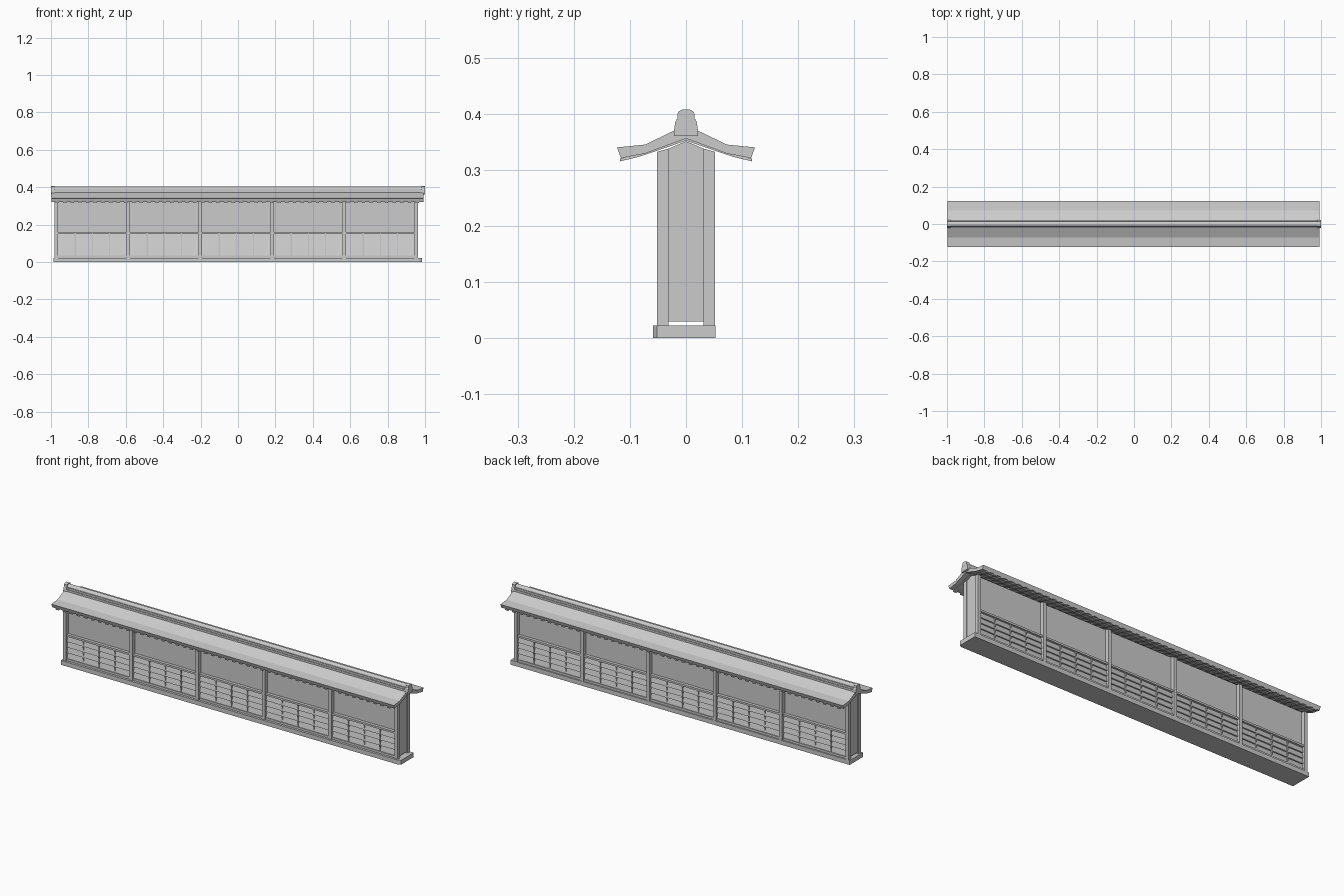
import bpy, bmesh, math

if "Cube" in bpy.data.objects:
    bpy.data.objects.remove(bpy.data.objects["Cube"])


def mesh_object(name, solids):
    """Join several prisms (profile rings, start and end) into one object."""
    bm = bmesh.new()
    for ring_a, ring_b in solids:
        a = [bm.verts.new(p) for p in ring_a]
        b = [bm.verts.new(p) for p in ring_b]
        n = len(a)
        bm.faces.new(a)
        bm.faces.new(b[::-1])
        for i in range(n):
            j = (i + 1) % n
            bm.faces.new((a[i], b[i], b[j], a[j]))
    bmesh.ops.recalc_face_normals(bm, faces=bm.faces)
    me = bpy.data.meshes.new(name)
    bm.to_mesh(me)
    bm.free()
    ob = bpy.data.objects.new(name, me)
    bpy.context.collection.objects.link(ob)
    return ob


def prism(profile, x0, x1):
    """A (y, z) profile swept along x."""
    return [(x0, y, z) for y, z in profile], [(x1, y, z) for y, z in profile]


def box(x0, x1, y0, y1, z0, z1):
    return prism([(y0, z0), (y1, z0), (y1, z1), (y0, z1)], x0, x1)


def both_sides(half):
    """Close a right-hand half profile by reflecting it in y."""
    return half + [(-y, z) for y, z in reversed(half) if abs(y) > 1e-6]


def flip(profile, side):
    return [(y * side, z) for y, z in profile]


SIDES = (-1, 1)
BAY, WIDTH = 0.385, 0.018
POSTS = [-0.971 + BAY * i for i in range(6)]

# stone footing, with its front right corner cut
plan = [(-0.987, -0.059), (0.970, -0.059), (0.983, -0.052),
        (0.983, 0.053), (-0.987, 0.053)]
mesh_object("footing", [([(x, y, 0) for x, y in plan],
                         [(x, y, 0.023) for x, y in plan])])

# plaster wall core, raised slightly off the footing
core = both_sides([(0, 0.03), (0.031, 0.03), (0.031, 0.338), (0, 0.351)])
mesh_object("plaster_wall", [prism(core, -0.974, 0.958)])

# posts in pairs, front and back
post = [(0.031, 0.023), (0.052, 0.023), (0.052, 0.332), (0.031, 0.338)]
mesh_object("posts", [prism(flip(post, s), x - WIDTH / 2, x + WIDTH / 2)
                      for x in POSTS for s in SIDES])

# lower cladding: lapped boards, vertical battens, top rail and bottom sill
boards, battens, rails = [], [], []
ROWS, Z0, Z1 = 4, 0.034, 0.15
step = (Z1 - Z0) / ROWS
for left in POSTS[:-1]:
    a, b = left + WIDTH / 2, left + BAY - WIDTH / 2
    for s in SIDES:
        for r in range(ROWS):
            z = Z0 + r * step
            lap = [(0.030, z), (0.043, z), (0.036, z + step), (0.030, z + step)]
            boards.append(prism(flip(lap, s), a, b))
        for k in (1, 2, 3):
            x = a + (b - a) * k / 4
            battens.append(box(x - 0.003, x + 0.003, s * 0.031, s * 0.044, Z0, Z1))
        rails.append(box(a, b, s * 0.031, s * 0.047, Z1, Z1 + 0.01))
        rails.append(box(a, b, s * 0.031, s * 0.047, 0.023, Z0))
mesh_object("lapped_boards", boards)
mesh_object("battens", battens)
mesh_object("rails", rails)

# rafters under the eaves
rafter = [(0.0, 0.352), (0.055, 0.333), (0.085, 0.323), (0.118, 0.315),
          (0.118, 0.320), (0.085, 0.328), (0.055, 0.338), (0.0, 0.357)]
COUNT = 48
mesh_object("rafters", [prism(flip(rafter, s), x - 0.009, x + 0.009)
                        for i in range(COUNT)
                        for x in [-0.968 + 1.926 * i / (COUNT - 1)]
                        for s in SIDES])

# curved roof slab
roof = both_sides([(0, 0.378), (0.021, 0.370), (0.073, 0.345), (0.123, 0.340),
                   (0.116, 0.321), (0.073, 0.329), (0, 0.356)])
# the reflected ring must run top -> right -> bottom -> left
mesh_object("roof", [prism(roof, -0.997, 0.991)])

# ridge: stepped base and rounded cap
cap = [(0.0135 * math.cos(math.pi * i / 8), 0.391 + 0.0125 * math.sin(math.pi * i / 8))
       for i in range(9)]
mesh_object("ridge_base", [box(-0.99, 0.99, -0.019, 0.019, 0.365, 0.381),
                           box(-0.99, 0.99, -0.0165, 0.0165, 0.381, 0.391)])
mesh_object("ridge_cap", [prism(cap, -0.99, 0.99)])

# keyhole-shaped tiles closing each end of the ridge
end_tile = both_sides([(0, 0.408), (0.008, 0.407), (0.0145, 0.403), (0.0155, 0.391),
                       (0.019, 0.386), (0.021, 0.372), (0.021, 0.360), (0, 0.360)])
mesh_object("ridge_end_tiles", [prism(end_tile, -1.0, -0.982),
                                prism(end_tile, 0.982, 1.0)])
